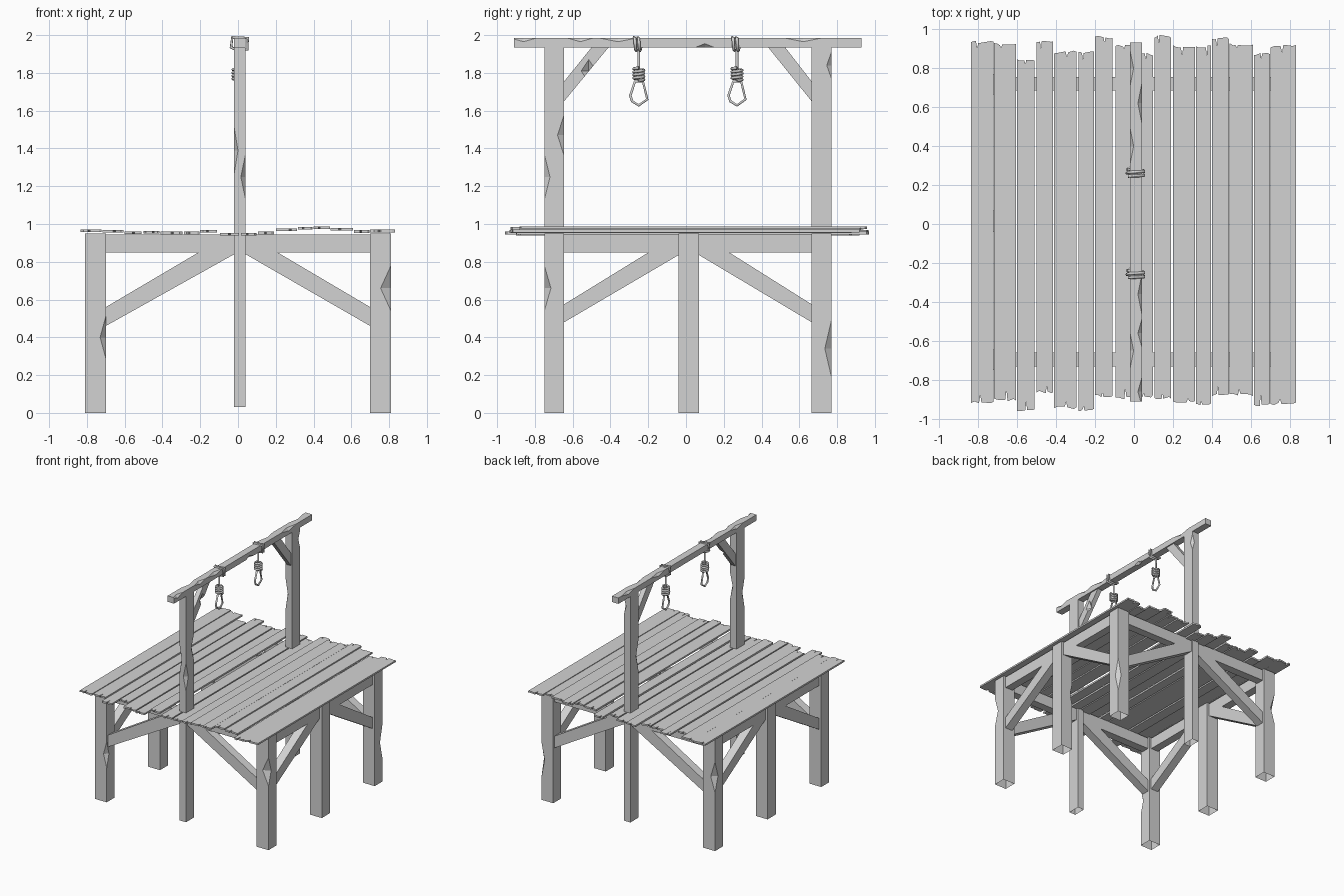
import bpy, bmesh, math, random
from mathutils import Vector, Matrix

random.seed(7)
if "Cube" in bpy.data.objects:
    bpy.data.objects.remove(bpy.data.objects["Cube"])

wood = bpy.data.materials.new("plain_grey")
wood.use_nodes = True
GREY = (0.65, 0.65, 0.65, 1)
wood.diffuse_color = GREY
wood.node_tree.nodes["Principled BSDF"].inputs["Base Color"].default_value = GREY


def add(name, data):
    ob = bpy.data.objects.new(name, data)
    bpy.context.scene.collection.objects.link(ob)
    if not data.materials:
        data.materials.append(wood)
    return ob


def bake(ob):
    """Replace an object by its evaluated mesh."""
    bpy.context.view_layer.update()
    graph = bpy.context.evaluated_depsgraph_get()
    mesh = bpy.data.meshes.new_from_object(ob.evaluated_get(graph))
    name = ob.name
    bpy.data.objects.remove(ob)
    return add(name, mesh)


def prism(name, pts, axis, lo, hi):
    """Extrude a flat outline along one axis."""
    def place(p, d):
        return {"x": (d, *p), "y": (p[0], d, p[1]), "z": (*p, d)}[axis]
    bm = bmesh.new()
    face = bm.faces.new([bm.verts.new(place(p, lo)) for p in pts])
    new = bmesh.ops.extrude_face_region(bm, geom=[face])["geom"]
    shift = Vector(place((0, 0), hi - lo))
    bmesh.ops.translate(bm, vec=shift, verts=[v for v in new if isinstance(v, bmesh.types.BMVert)])
    bmesh.ops.recalc_face_normals(bm, faces=bm.faces)
    mesh = bpy.data.meshes.new(name)
    bm.to_mesh(mesh)
    bm.free()
    return add(name, mesh)


def box(name, x, y, z):
    return prism(name, [(x[0], y[0]), (x[1], y[0]), (x[1], y[1]), (x[0], y[1])], "z", *z)


def chip(ob, chips):
    """Knock tapered splinters off the edges: (centre, half sizes)."""
    bm = bmesh.new()
    for centre, size in chips:
        m = Matrix.Translation(centre) @ Matrix.Diagonal((*size, 1))
        ends = [bm.verts.new(m @ Vector((0, 0, s))) for s in (-1, 1)]
        ring = [bm.verts.new(m @ Vector(p)) for p in ((1, 0, 0), (0, 1, 0), (-1, 0, 0), (0, -1, 0))]
        for i in range(4):
            for e in ends:
                bm.faces.new((ring[i], ring[(i + 1) % 4], e))
    bmesh.ops.recalc_face_normals(bm, faces=bm.faces)
    mesh = bpy.data.meshes.new("splinter_cutter")
    bm.to_mesh(mesh)
    bm.free()
    cutter = add("splinter_cutter", mesh)
    cutter.hide_render = True
    mod = ob.modifiers.new("splinters", "BOOLEAN")
    mod.operation, mod.solver, mod.object = "DIFFERENCE", "EXACT", cutter
    ob = bake(ob)
    bpy.data.objects.remove(cutter)
    return ob


def open_bottom(ob, z):
    bm = bmesh.new()
    bm.from_mesh(ob.data)
    low = [f for f in bm.faces if all(v.co.z < z + 0.001 for v in f.verts)]
    bmesh.ops.delete(bm, geom=low, context="FACES")
    bm.to_mesh(ob.data)
    bm.free()


# Leg positions
FRONT, MID, BACK = (-0.75, -0.645), (-0.04, 0.07), (0.665, 0.77)
SIDES = {"right": (-0.81, -0.70), "left": (0.70, 0.81)}
POST = (-0.02, 0.04)

# Platform legs
leg_chips = {
    "left_front": [((0.81, -0.75, 0.66), (0.055, 0.035, 0.12))],
    "right_front": [((-0.70, -0.75, 0.40), (0.03, 0.03, 0.11))],
    "left_back": [((0.81, 0.77, 0.34), (0.03, 0.035, 0.15))],
    "right_back": [((-0.81, 0.77, 0.62), (0.04, 0.04, 0.13))],
    "left_middle": [((0.70, 0.07, 0.5), (0.02, 0.025, 0.1))],
}
for side, xs in SIDES.items():
    for place, ys in (("front", FRONT), ("middle", MID), ("back", BACK)):
        key = side + "_" + place
        leg = box(key + "_leg", xs, ys, (0, 0.95))
        if key in leg_chips:
            leg = chip(leg, leg_chips[key])
        open_bottom(leg, 0)

# Tall centre posts
post_chips = {
    "front": [((0.04, -0.645, 1.47), (0.025, 0.035, 0.11)), ((-0.02, -0.75, 1.39), (0.02, 0.03, 0.12)),
              ((0.04, -0.75, 1.25), (0.025, 0.03, 0.12))],
    "back": [((0.04, 0.77, 1.84), (0.02, 0.025, 0.07)), ((-0.02, 0.665, 1.4), (0.02, 0.03, 0.12))],
}
for place, ys in (("front", FRONT), ("back", BACK)):
    post = chip(box(place + "_post", POST, ys, (0.03, 1.94)), post_chips[place])
    open_bottom(post, 0.03)

# Platform rails and their diagonal braces
for place, ys in (("front", (-0.73, -0.66)), ("back", (0.685, 0.755))):
    box(place + "_rail", (-0.70, 0.70), ys, (0.85, 0.945))
    for side, s, inner in (("right", -1, -0.02), ("left", 1, 0.04)):
        outline = [(s * 0.70, 0.46), (inner, 0.84), (inner, 0.855), (s * 0.2, 0.855), (s * 0.70, 0.56)]
        prism(f"{place}_{side}_brace", outline, "y", *ys)
for side, s in (("right", -1), ("left", 1)):
    lo, hi = sorted((s * 0.72, s * 0.79))
    box(side + "_rail", (lo, hi), (FRONT[1], BACK[0]), (0.85, 0.945))
    for place, outer, inner, d in (("front", FRONT[1], MID[0], -1), ("back", BACK[0], MID[1], 1)):
        outline = [(outer, 0.48), (inner, 0.835), (inner, 0.855), (inner + d * 0.15, 0.855), (outer, 0.575)]
        prism(f"{side}_{place}_brace", outline, "x", lo, hi)

# Overhead beam with splintered edges
beam = box("overhead_beam", POST, (-0.91, 0.93), (1.935, 1.985))
chip(beam, [((0.04, y, z), (0.02, h, 0.02)) for y, z, h in
            ((-0.86, 1.985, 0.07), (-0.56, 1.985, 0.07), (-0.36, 1.985, 0.1), (0.1, 1.935, 0.05), (0.62, 1.985, 0.1))]
     + [((-0.02, y, 1.985), (0.018, 0.09, 0.02)) for y in (-0.65, 0.4, 0.8)])

# Braces below the beam
front_brace = prism("front_beam_brace", [(-0.645, 1.65), (-0.41, 1.935), (-0.50, 1.935), (-0.645, 1.755)], "x", -0.01, 0.03)
chip(front_brace, [((0.03, -0.515, 1.81), (0.025, 0.04, 0.06))])
prism("back_beam_brace", [(0.665, 1.65), (0.435, 1.935), (0.525, 1.935), (0.665, 1.755)], "x", -0.01, 0.03)

# Deck boards: left edge, right edge, front end, back end, underside height
BOARDS = [
    (-.835, -.722, -.92, .94, .958), (-.718, -.605, -.91, .93, .955), (-.6, -.51, -.96, .85, .947),
    (-.5, -.415, -.87, .945, .95), (-.41, -.295, -.95, .89, .945), (-.285, -.205, -.96, .89, .945),
    (-.2, -.11, -.89, .965, .955), (-.095, .005, -.9, .92, .938), (.015, .097, -.89, .88, .938),
    (.105, .19, -.9, .97, .945), (.2, .313, -.92, .92, .963), (.317, .395, -.93, .92, .97),
    (.4, .487, -.885, .96, .973), (.49, .61, -.885, .93, .965), (.615, .697, -.935, .88, .953),
    (.7, .83, -.93, .92, .956),
]


def ragged_end(x0, x1, y, inward):
    """Broken board end, left to right, with one V split."""
    w = x1 - x0
    split = random.uniform(0.25, 0.75)
    pts = [(x0 + w * t, y + inward * random.uniform(0, 0.015)) for t in (0, 0.15, split - 0.06)]
    pts.append((x0 + w * split, y + inward * random.uniform(0.02, 0.06)))
    pts += [(x0 + w * t, y + inward * random.uniform(0, 0.015)) for t in (split + 0.05, 0.88, 1)]
    return sorted(pts)


for i, (x0, x1, y0, y1, z) in enumerate(BOARDS):
    outline = ragged_end(x0, x1, y0, 1) + ragged_end(x0, x1, y1, -1)[::-1]
    prism(f"deck_board_{i + 1}", outline, "z", z, z + 0.014)


# Ropes
def rope(name, points, closed=False):
    curve = bpy.data.curves.new(name, "CURVE")
    curve.dimensions = "3D"
    curve.bevel_depth, curve.bevel_resolution = 0.008, 1
    curve.use_fill_caps = True
    spline = curve.splines.new("POLY")
    spline.points.add(len(points) - 1)
    for p, co in zip(spline.points, points):
        p.co = (*co, 1)
    spline.use_cyclic_u = closed
    ob = bake(add(name, curve))
    for poly in ob.data.polygons:
        poly.use_smooth = True


WRAP = [(-0.03, 1.988), (0.052, 1.985), (0.05, 1.925), (0.0, 1.918), (-0.037, 1.935)]
LOOP = [(-0.02, 1.755), (-0.045, 1.68), (-0.035, 1.65), (0.0, 1.628), (0.045, 1.66), (0.022, 1.755)]
for place, y in (("front", -0.25), ("back", 0.27)):
    # two turns round the beam
    rope(place + "_rope_wrap", [(*(WRAP[i % 5][:1]), y - 0.025 + 0.004 * i, WRAP[i % 5][1]) for i in range(10)])
    rope(place + "_rope_drop", [(0.0, y, 1.925), (0.0, y, 1.75)])
    # coiled knot
    turns = [i / 12 for i in range(4 * 12 + 1)]
    rope(place + "_rope_coil", [(0.027 * math.cos(math.tau * t), y + 0.027 * math.sin(math.tau * t),
                                 1.76 + 0.0165 * t) for t in turns])
    rope(place + "_rope_loop", [(0.0, y + dy, z) for dy, z in LOOP], True)
